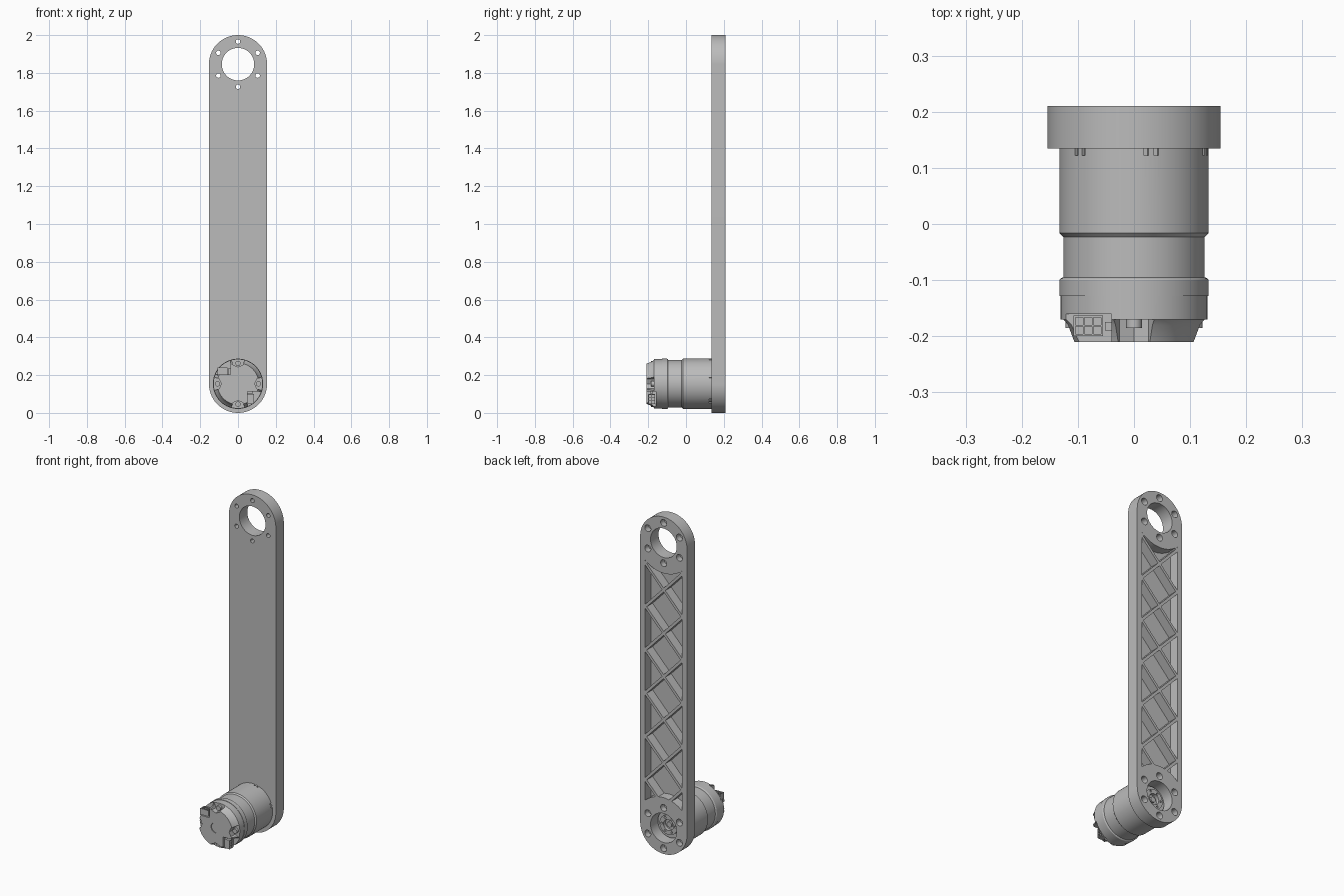
import bpy, bmesh, math
from mathutils import Matrix, Vector

cube = bpy.data.objects.get("Cube")
if cube:
    bpy.data.objects.remove(cube, do_unlink=True)

grey = bpy.data.materials.new("machined grey")
grey.use_nodes = True
grey.diffuse_color = (0.5, 0.5, 0.5, 1)
grey.node_tree.nodes["Principled BSDF"].inputs["Base Color"].default_value = (0.5, 0.5, 0.5, 1)

R = 0.154                       # arm half width
LOW, HIGH = R, 2 - R            # joint centre heights
BACK, FRONT = 0.21, 0.135       # arm faces along y
ALONG_Y = Matrix.Rotation(math.pi / 2, 4, 'X')


def finish(name, bm):
    bmesh.ops.recalc_face_normals(bm, faces=bm.faces)
    mesh = bpy.data.meshes.new(name)
    bm.to_mesh(mesh)
    bm.free()
    mesh.materials.append(grey)
    obj = bpy.data.objects.new(name, mesh)
    bpy.context.collection.objects.link(obj)
    return obj


def add_cyl(bm, r, y0, y1, x, z, n=64):
    place = Matrix.Translation((x, (y0 + y1) / 2, z)) @ ALONG_Y
    bmesh.ops.create_cone(bm, cap_ends=True, segments=n, radius1=r, radius2=r,
                          depth=abs(y1 - y0), matrix=place)


def add_box(bm, lo, hi, turn=Matrix.Identity(4)):
    lo, hi = Vector(lo), Vector(hi)
    size = Matrix.Diagonal((*(hi - lo), 1))
    bmesh.ops.create_cube(bm, size=1, matrix=turn @ Matrix.Translation((lo + hi) / 2) @ size)


def cyls(name, r, y0, y1, points, n=64):
    bm = bmesh.new()
    for x, z in points:
        add_cyl(bm, r, y0, y1, x, z, n)
    return finish(name, bm)


def boxes(name, specs):
    bm = bmesh.new()
    for spec in specs:
        add_box(bm, *spec)
    return finish(name, bm)


def lathe(name, profile, steps=96):
    """Revolve (radius, y) points about the motor axis."""
    bm = bmesh.new()
    verts = [bm.verts.new((r, y, LOW)) for r, y in profile]
    edges = [bm.edges.new(pair) for pair in zip(verts, verts[1:])]
    bmesh.ops.spin(bm, geom=verts + edges, cent=(0, 0, LOW), axis=(0, 1, 0),
                   angle=2 * math.pi, steps=steps)
    bmesh.ops.remove_doubles(bm, verts=bm.verts, dist=0.0001)
    return finish(name, bm)


def cut(target, cutter):
    mod = target.modifiers.new("cut", 'BOOLEAN')
    mod.operation, mod.solver, mod.object = 'DIFFERENCE', 'EXACT', cutter
    bpy.context.view_layer.objects.active = target
    bpy.ops.object.modifier_apply(modifier=mod.name)
    bpy.data.objects.remove(cutter, do_unlink=True)


def ring(radius, z, count, start=0.0):
    angles = [start + i * 2 * math.pi / count for i in range(count)]
    return [(radius * math.cos(a), z + radius * math.sin(a)) for a in angles]


# Arm: a round-ended bar
bm = bmesh.new()
half = [i * math.pi / 48 for i in range(49)]
outline = [(R * math.cos(a), HIGH + R * math.sin(a)) for a in half]
outline += [(-R * math.cos(a), LOW - R * math.sin(a)) for a in half]
face = bm.faces.new([bm.verts.new((x, FRONT, z)) for x, z in outline])
grown = bmesh.ops.extrude_face_region(bm, geom=[face])
bmesh.ops.translate(bm, vec=(0, BACK - FRONT, 0),
                    verts=[v for v in grown["geom"] if isinstance(v, bmesh.types.BMVert)])
arm = finish("arm", bm)

# Lattice pocket in the back, with diagonal ribs left standing
W, PITCH, FLOOR = 0.122, 0.257, 0.155
pocket = boxes("pocket", [((-W, FLOOR, 0.2), (W, BACK + 0.03, 1.8))])
cut(pocket, cyls("pocket_ends", 0.18, 0.1, 0.3, [(0, LOW), (0, HIGH)], 96))
for side in (1, -1):
    ribs = []
    for i in range(-1, 6):
        centre = Matrix.Translation((0, 0, 0.41 + PITCH * (i + 0.5)))
        turn = centre @ Matrix.Rotation(side * math.atan2(2 * W, PITCH), 4, 'Y')
        ribs.append(((-0.008, 0.1, -0.25), (0.008, 0.3, 0.25), turn))
    # Neighbouring ribs are parallel, so one family never overlaps itself
    cut(pocket, boxes("ribs", ribs))
cut(arm, pocket)

# Joint bores and counterbored bolt holes
bolts = ring(0.12, LOW, 6, math.pi / 2) + ring(0.12, HIGH, 6, math.pi / 2)
cut(arm, cyls("bore_cut", 0.086, 0.1, 0.3, [(0, LOW), (0, HIGH)]))
cut(arm, cyls("bolt_cut", 0.012, 0.1, 0.3, bolts, 20))
cut(arm, cyls("counterbore_cut", 0.02, 0.175, 0.3, bolts, 24))

# Motor body: gearbox, stator waist and clamp ring
body = lathe("motor_body", [
    (0, 0.136), (0.133, 0.136), (0.133, -0.016), (0.126, -0.023), (0.126, -0.095),
    (0.131, -0.097), (0.133, -0.1), (0.133, -0.128), (0, -0.128)])
slots = []
for i in range(6):
    turn = Matrix.Translation((0, 0, LOW)) @ Matrix.Rotation(math.radians(13 + 60 * i), 4, 'Y')
    for x in (-0.012, 0.006):
        slots.append(((x, 0.122, 0.126), (x + 0.008, 0.15, 0.15), turn))
cut(body, boxes("slot_cut", slots))

# Output flange seen through the arm's lower bore
flange = lathe("output_flange", [
    (0, 0.13), (0.08, 0.13), (0.08, 0.15), (0.058, 0.15), (0.058, 0.165),
    (0.032, 0.165), (0.032, 0.145), (0.016, 0.145), (0.016, 0.158), (0, 0.158)], 64)
cut(flange, cyls("flange_hole_cut", 0.006, 0.15, 0.2, ring(0.045, LOW, 6), 16))

# Rear cap with bevelled rim, four notches and a shallow centre disc
cap = lathe("rear_cap", [
    (0, -0.125), (0.131, -0.125), (0.131, -0.17), (0.122, -0.18), (0.11, -0.21),
    (0.03, -0.21), (0.03, -0.205), (0, -0.205)])
cut(cap, cyls("notch_cut", 0.036, -0.17, -0.25, ring(0.125, LOW, 4), 8))
cyls("cap_screw", 0.014, -0.165, -0.185, ring(0.108, LOW, 4), 20)


# Two plug sockets: one facing up, one facing sideways
def swap(point, flip):
    x, y, z = point
    x, z = (z, x) if flip else (x, z)
    return (x, y, z + LOW)


for flip, label in ((False, "upper"), (True, "side")):
    def block(lo, hi):
        return (swap(lo, flip), swap(hi, flip))
    cut(cap, boxes("socket_cut", [block((-0.125, -0.25, 0.05), (-0.04, -0.16, 0.2))]))
    socket = boxes(label + "_socket", [block((-0.108, -0.2, 0.045), (-0.055, -0.163, 0.085))])
    pins = [block((-0.104 + 0.016 * i, -0.196 + 0.016 * j, 0.07),
                  (-0.091 + 0.016 * i, -0.183 + 0.016 * j, 0.1))
            for i in range(3) for j in range(2)]
    cut(socket, boxes("pin_cut", pins))
    boxes(label + "_latch", [block((-0.052, -0.19, 0.045), (-0.04, -0.175, 0.08))])

# Smooth round surfaces, keeping machined edges crisp
for obj in bpy.context.scene.objects:
    obj.select_set(obj.type == 'MESH')
bpy.context.view_layer.objects.active = arm
bpy.ops.object.shade_smooth_by_angle(angle=math.radians(30))
